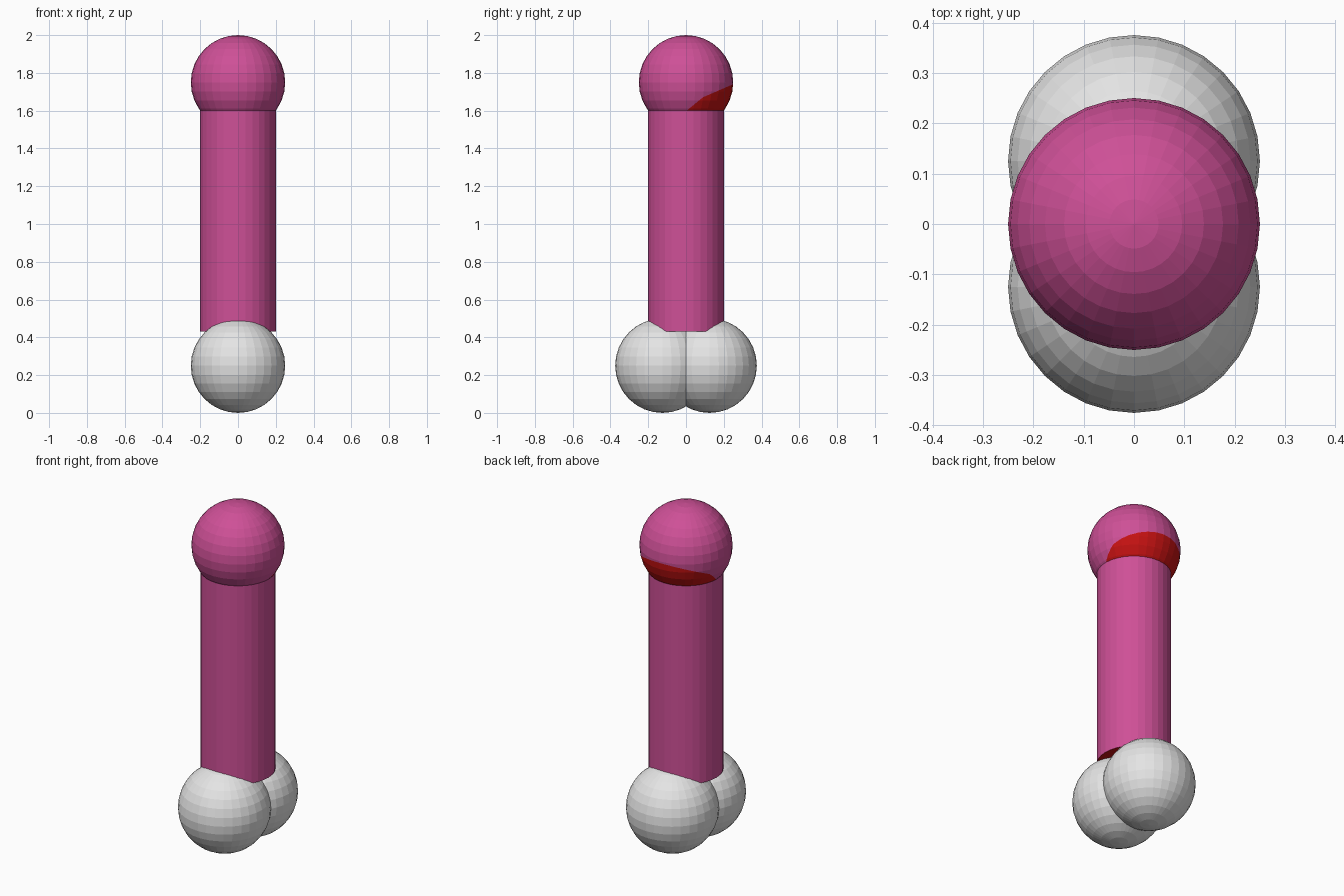
import bpy, bmesh
from mathutils import Vector

if "Cube" in bpy.data.objects:
    bpy.data.objects.remove(bpy.data.objects["Cube"])


def material(name, rgb):
    m = bpy.data.materials.new(name)
    m.diffuse_color = (*rgb, 1)
    m.use_nodes = True
    m.node_tree.nodes["Principled BSDF"].inputs["Base Color"].default_value = m.diffuse_color
    return m


pink = material("pink", (0.62, 0.08, 0.31))
red = material("red", (0.57, 0.006, 0.006))
white = material("light grey", (0.78, 0.78, 0.78))


def finish(bm, name, mats, loc):
    mesh = bpy.data.meshes.new(name)
    bm.to_mesh(mesh)
    bm.free()
    for m in mats:
        mesh.materials.append(m)
    ob = bpy.data.objects.new(name, mesh)
    ob.location = loc
    bpy.context.collection.objects.link(ob)
    return ob


def sphere_bm():
    bm = bmesh.new()
    bmesh.ops.create_uvsphere(bm, u_segments=32, v_segments=16, radius=0.25)
    return bm


# Two base spheres
for side, y in (("front", -0.125), ("back", 0.125)):
    finish(sphere_bm(), side + "_base_sphere", [white], (0, y, 0.25))

# Column with a red underside
bm = bmesh.new()
bmesh.ops.create_cone(bm, cap_ends=True, segments=32, radius1=0.2, radius2=0.2, depth=1.27)
bm.normal_update()
for f in bm.faces:
    f.material_index = 1 if f.normal.z < -0.9 else 0
finish(bm, "column", [pink, red], (0, 0, 0.43 + 1.27 / 2))

# Top sphere: red patch low on the back, bounded by two slanted cuts
bm = sphere_bm()
cuts = []
for (y0, z0), (y1, z1) in (((0.0, -0.153), (0.09, -0.079)), ((0.09, -0.079), (0.25, -0.01))):
    cuts.append((Vector((0, y0, z0)), Vector((0, z0 - z1, y1 - y0)).normalized()))
for co, no in cuts:
    bmesh.ops.bisect_plane(bm, geom=bm.verts[:] + bm.edges[:] + bm.faces[:],
                           plane_co=co, plane_no=no, dist=1e-5)
for f in bm.faces:
    c = f.calc_center_median()
    f.material_index = 1 if all((c - co).dot(no) < 0 for co, no in cuts) else 0
finish(bm, "top_sphere", [pink, red], (0, 0, 1.75))
